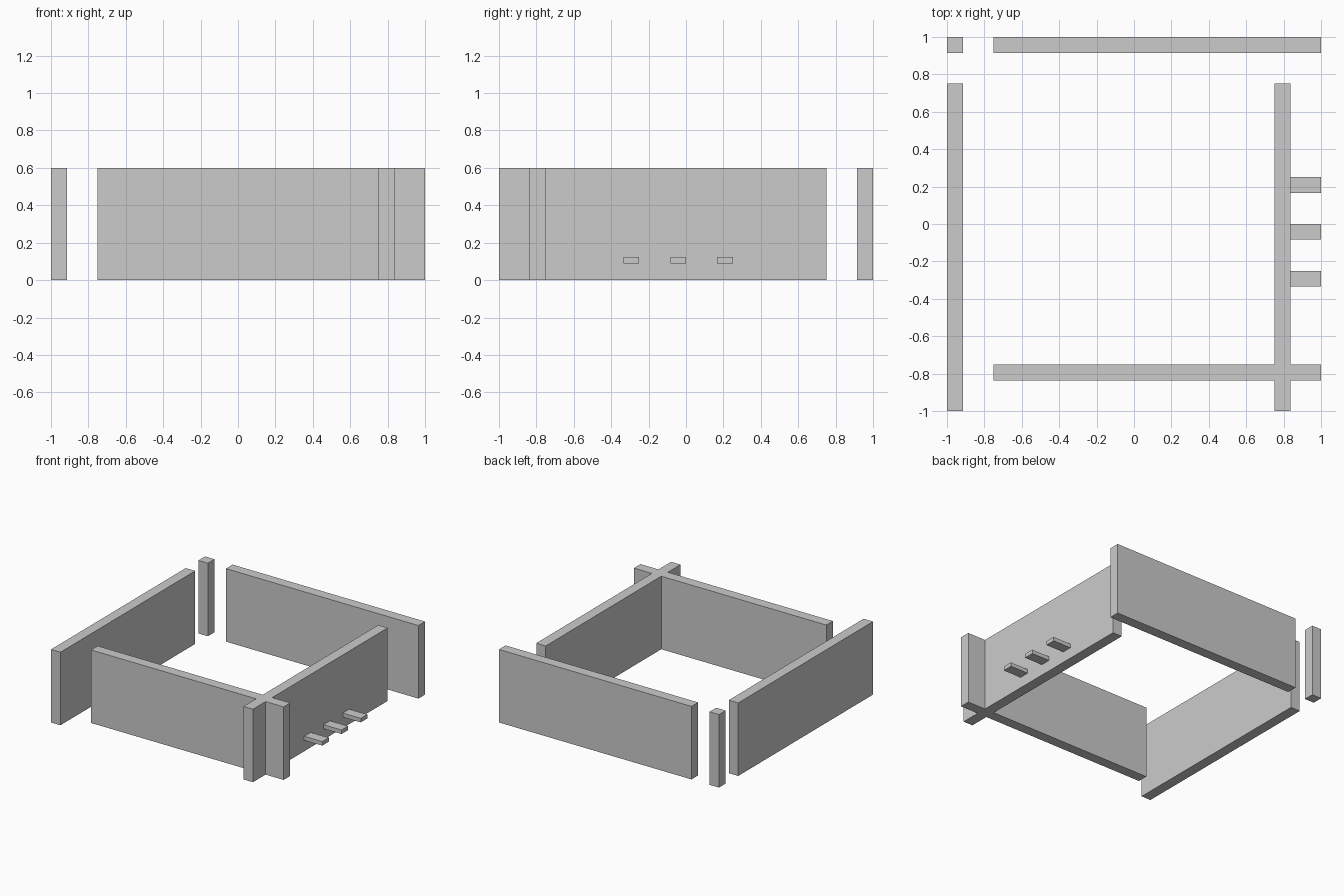
import bpy

if "Cube" in bpy.data.objects:
    bpy.data.objects.remove(bpy.data.objects["Cube"])

H = 0.6       # wall height
IN = 0.75     # inner offset of the shifted walls
T = 0.086     # wall thickness


def box(name, x, y, z=(0, H)):
    bpy.ops.mesh.primitive_cube_add(size=1)
    ob = bpy.context.object
    ob.name = ob.data.name = name
    ob.location = [(a + b) / 2 for a, b in (x, y, z)]
    ob.scale = [b - a for a, b in (x, y, z)]
    bpy.ops.object.transform_apply(location=True, rotation=False, scale=True)
    return ob


# Four walls; the front and right ones cross at the front right corner
box("left_wall", (-1, -1 + T), (-1, IN))
box("right_wall", (IN, IN + T), (-1, IN))
box("front_wall", (-IN, 1), (-IN - T, -IN))
box("back_wall", (-IN, 1), (1 - T, 1))

# Free-standing post at the back left corner
box("corner_post", (-1, -1 + T), (1 - T, 1))

# Three flat pegs on the outside of the right wall
for i, y in enumerate((-0.25, 0.0, 0.25)):
    box(f"peg_{i + 1}", (IN + T, 1), (y - 0.084, y), (0.09, 0.123))
